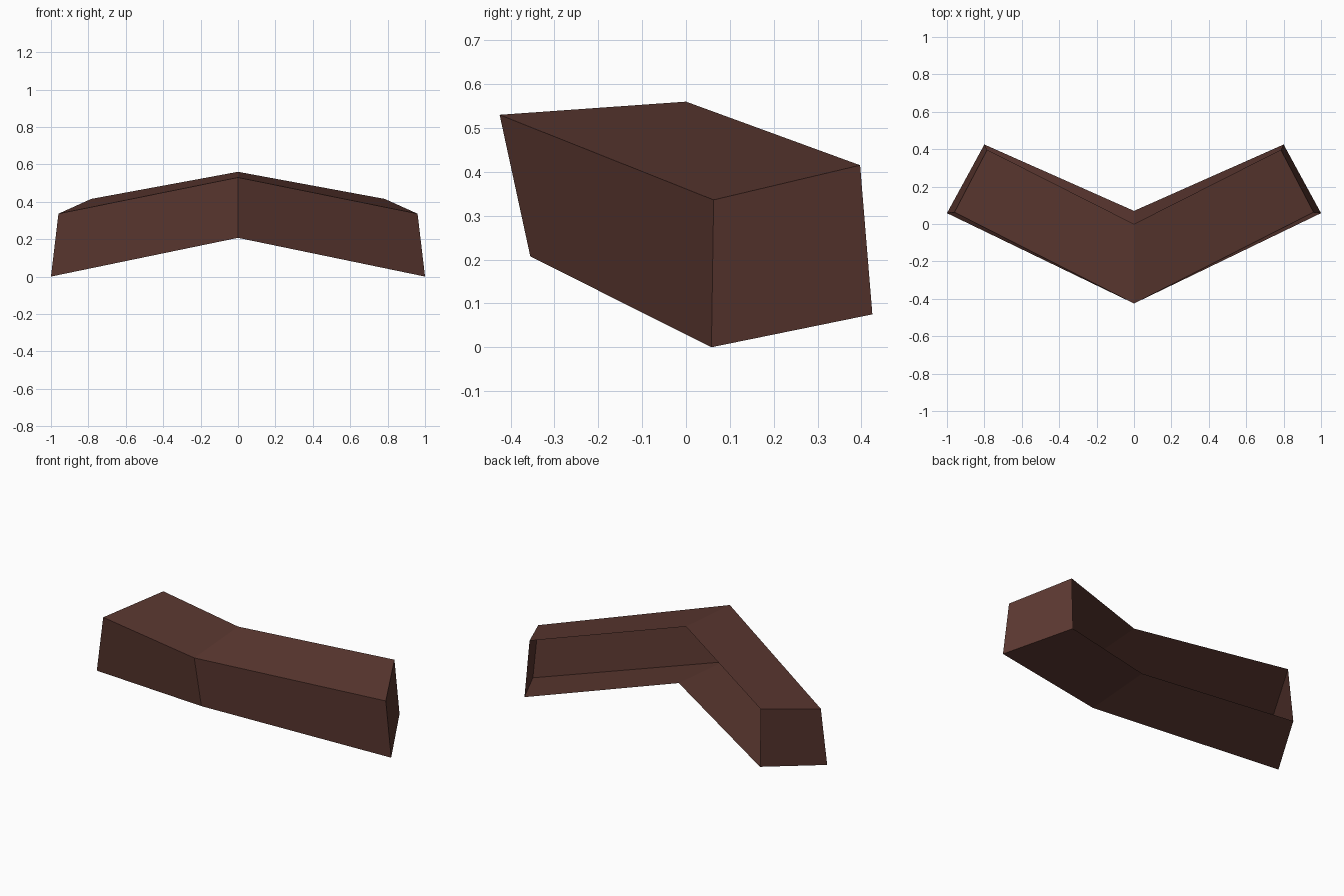
import bpy
import bmesh

if "Cube" in bpy.data.objects:
    bpy.data.objects.remove(bpy.data.objects["Cube"])

# Dark brown paint
brown = bpy.data.materials.new("dark_brown")
brown.diffuse_color = (0.105, 0.039, 0.03, 1)
brown.use_nodes = True
brown.node_tree.nodes["Principled BSDF"].inputs["Base Color"].default_value = brown.diffuse_color

# Cross-sections, ordered: back top, front top, front bottom, back bottom
middle = [(0, 0, 0.56), (0, -0.425, 0.53), (0, -0.355, 0.207), (0, 0.07, 0.24)]
tip = [(0.785, 0.397, 0.415), (0.96, 0.063, 0.336), (1, 0.058, 0), (0.80, 0.425, 0.075)]

# One arm: top, front and floor strips plus end cap, open at the back
bm = bmesh.new()
a = [bm.verts.new(p) for p in middle]
b = [bm.verts.new(p) for p in tip]
for i in range(3):
    bm.faces.new((a[i], a[i + 1], b[i + 1], b[i]))
bm.faces.new(b)
mesh = bpy.data.meshes.new("angled_shell")
bm.normal_update()
bm.to_mesh(mesh)
bm.free()
mesh.materials.append(brown)

shell = bpy.data.objects.new("angled_shell", mesh)
bpy.context.collection.objects.link(shell)

# Second arm by mirroring across the middle
mirror = shell.modifiers.new("mirror", 'MIRROR')
mirror.use_axis = (True, False, False)
mirror.use_clip = True
